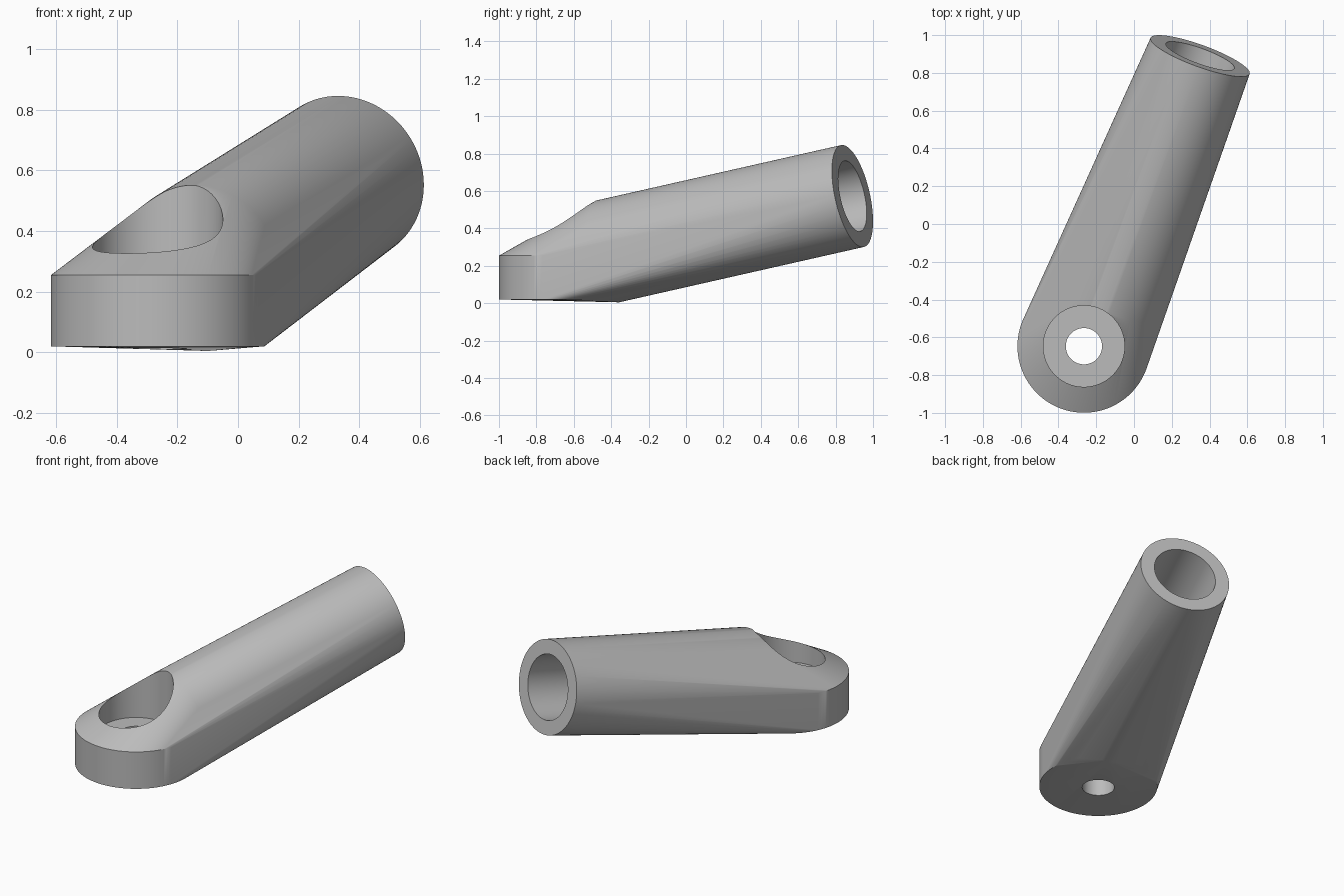
import bpy
import bmesh
from math import radians
from mathutils import Matrix, Vector

if "Cube" in bpy.data.objects:
    bpy.data.objects.remove(bpy.data.objects["Cube"], do_unlink=True)

SEGMENTS = 128
FOOT = Vector((-0.265, -0.647, 0))        # centre of the screw foot
TUBE_END = Vector((0.35, 0.89, 0.573))    # centre of the open tube mouth
TILT = Matrix.Rotation(radians(-20), 3, 'Z') @ Matrix.Rotation(radians(12), 3, 'X')
AXIS = TILT @ Vector((0, 1, 0))

grey = bpy.data.materials.new("plain grey")
grey.use_nodes = True
grey.diffuse_color = (0.5, 0.5, 0.5, 1)
grey.node_tree.nodes["Principled BSDF"].inputs["Base Color"].default_value = (0.5, 0.5, 0.5, 1)


def add_cylinder(bm, start, end, radius):
    """Capped cylinder between two points."""
    span = end - start
    turn = span.to_track_quat('Z', 'Y').to_matrix().to_4x4()
    bmesh.ops.create_cone(
        bm, cap_ends=True, segments=SEGMENTS, radius1=radius, radius2=radius,
        depth=span.length, matrix=Matrix.Translation((start + end) / 2) @ turn)


def make_object(name, bm):
    mesh = bpy.data.meshes.new(name)
    bm.to_mesh(mesh)
    bm.free()
    mesh.materials.append(grey)
    obj = bpy.data.objects.new(name, mesh)
    bpy.context.collection.objects.link(obj)
    return obj


def at_foot(z):
    return FOOT + Vector((0, 0, z))


# Body: foot disc and tilted tube wrapped in one convex skin
bm = bmesh.new()
add_cylinder(bm, at_foot(0.02), at_foot(0.255), 0.352)
add_cylinder(bm, TUBE_END - AXIS * 1.42, TUBE_END, 0.279)
bmesh.ops.delete(bm, geom=bm.faces[:] + bm.edges[:], context='EDGES_FACES')
bm.verts.ensure_lookup_table()
hull = bmesh.ops.convex_hull(bm, input=bm.verts[:])
loose = [v for v in bm.verts if not v.link_faces]
bmesh.ops.delete(bm, geom=loose, context='VERTS')
bmesh.ops.dissolve_limit(bm, angle_limit=radians(0.1), verts=bm.verts[:], edges=bm.edges[:])
bmesh.ops.recalc_face_normals(bm, faces=bm.faces[:])
body = make_object("angled_tube_bracket", bm)

# Holes: screw hole, screw head recess, tube bore
holes = [
    ("screw_hole_cutter", at_foot(-0.2), at_foot(0.4), 0.096),
    ("screw_head_recess_cutter", at_foot(0.21), at_foot(1.0), 0.215),
    ("tube_bore_cutter", TUBE_END - AXIS * 1.1, TUBE_END + AXIS * 0.2, 0.193),
]
bpy.context.view_layer.objects.active = body
for name, start, end, radius in holes:
    bm = bmesh.new()
    add_cylinder(bm, start, end, radius)
    cutter = make_object(name, bm)
    cutter.hide_render = True
    cut = body.modifiers.new(name, 'BOOLEAN')
    cut.operation = 'DIFFERENCE'
    cut.solver = 'EXACT'
    cut.object = cutter
    bpy.ops.object.modifier_apply(modifier=cut.name)
    bpy.data.objects.remove(cutter, do_unlink=True)

# Smooth curved sides, crisp rims
bpy.ops.object.select_all(action='DESELECT')
body.select_set(True)
bpy.ops.object.shade_smooth_by_angle(angle=radians(25))
